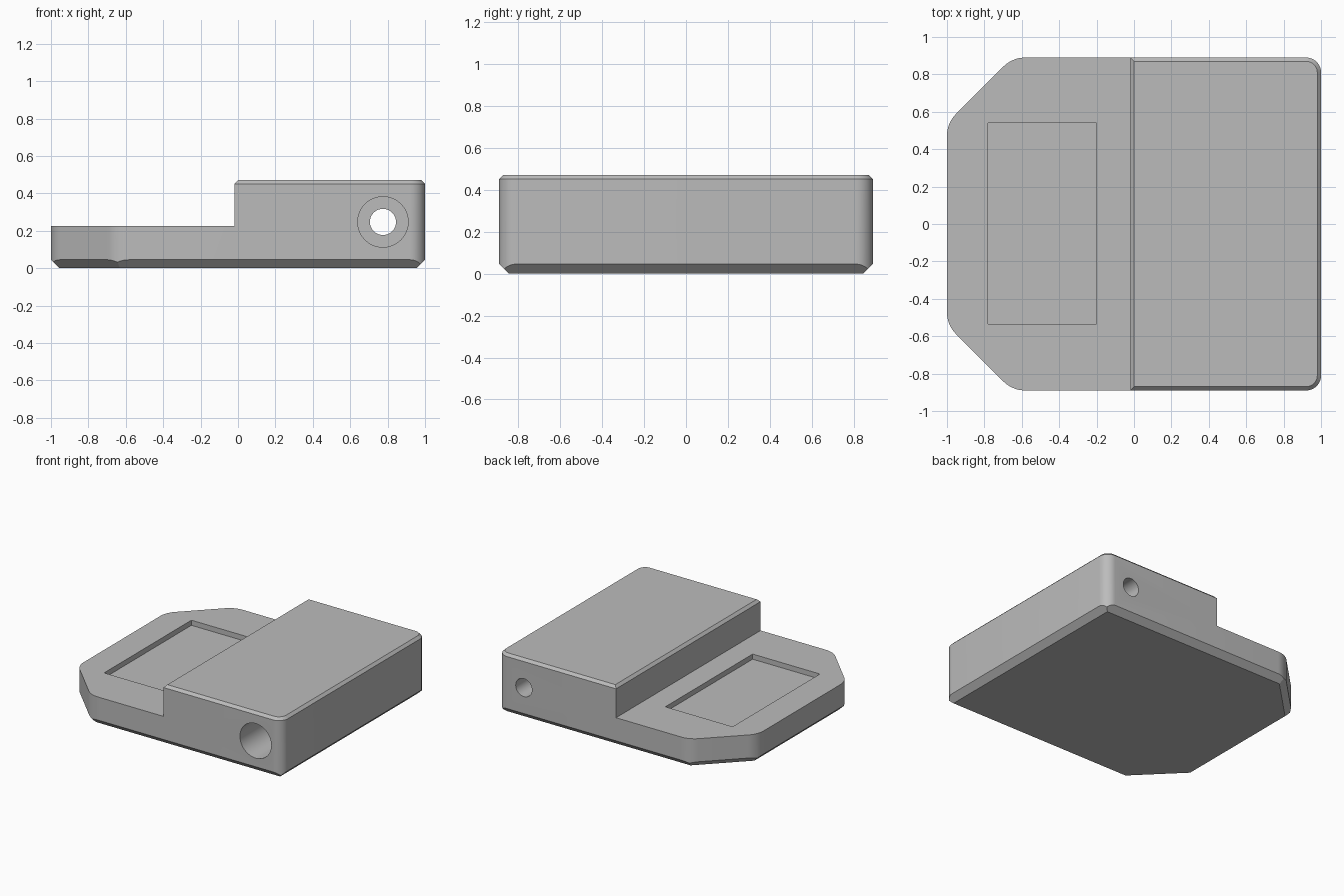
import bpy, bmesh, math
from mathutils import Vector

if "Cube" in bpy.data.objects:
    bpy.data.objects.remove(bpy.data.objects["Cube"])

grey = bpy.data.materials.new("mid grey")
grey.diffuse_color = (0.5, 0.5, 0.5, 1)
grey.use_nodes = True
grey.node_tree.nodes["Principled BSDF"].inputs["Base Color"].default_value = grey.diffuse_color

# Plan outline: sharp corners (counter-clockwise) with fillet radii
CORNERS = [(1, -0.89), (1, 0.89), (-0.65, 0.89), (-1, 0.54), (-1, -0.54), (-0.65, -0.89)]
RADII = [0.08, 0.08, 0.165, 0.165, 0.165, 0.165]


def inset(points, d):
    """Move every side of a convex outline inward by d."""
    pts = [Vector(p) for p in points]
    out = []
    for i, p in enumerate(pts):
        a = (p - pts[i - 1]).normalized()
        b = (pts[(i + 1) % len(pts)] - p).normalized()
        na, nb = Vector((-a.y, a.x)), Vector((-b.y, b.x))
        out.append(p + (na + nb) * d / (1 + na.dot(nb)))
    return out


def fillet(points, radii, steps=10):
    """Round the corners of a convex outline."""
    out = []
    for i, p in enumerate(points):
        a = (p - points[i - 1]).normalized()
        b = (points[(i + 1) % len(points)] - p).normalized()
        turn = a.angle(b)
        r = radii[i]
        n = Vector((-a.y, a.x))
        centre = p - a * r * math.tan(turn / 2) + n * r
        for k in range(steps + 1):
            t = turn * k / steps
            out.append(centre - n * r * math.cos(t) + a * r * math.sin(t))
    return out


def loft(name, layers):
    """Solid through stacked loops of 3D points."""
    bm = bmesh.new()
    rings = [[bm.verts.new(c) for c in ring] for ring in layers]
    n = len(rings[0])
    for low, high in zip(rings, rings[1:]):
        for i in range(n):
            j = (i + 1) % n
            bm.faces.new((low[i], low[j], high[j], high[i]))
    bm.faces.new(rings[0][::-1])
    bm.faces.new(rings[-1])
    bmesh.ops.recalc_face_normals(bm, faces=bm.faces)
    mesh = bpy.data.meshes.new(name)
    bm.to_mesh(mesh)
    bm.free()
    mesh.materials.append(grey)
    obj = bpy.data.objects.new(name, mesh)
    bpy.context.collection.objects.link(obj)
    return obj


def level(points, z):
    return [(p[0], p[1], z) for p in points]


def rod(name, r, y0, y1, x=0.775, z=0.247, n=48):
    ring = [(x + r * math.cos(2 * math.pi * k / n), z + r * math.sin(2 * math.pi * k / n))
            for k in range(n)]
    return loft(name, [[(u, y, v) for u, v in ring] for y in (y0, y1)])


# Body with rounded vertical corners and a chamfered top rim
rim = 0.02
full = fillet([Vector(c) for c in CORNERS], RADII)
small = fillet(inset(CORNERS, rim), [r - rim for r in RADII])
body = loft("body", [level(full, 0), level(full, 0.45), level(small, 0.47)])

# Envelope that bevels the bottom edge with mitred corners
envelope = loft("bottom_bevel", [level(inset(CORNERS, d), z)
                                 for d, z in ((0.095, -0.05), (-0.055, 0.1), (-0.055, 1))])

# Lowered left shelf, with the slanted edge of the raised block
step = [(-1.5, 0.225), (-0.02, 0.225), (-0.02, 0.45), (0.05, 0.52), (-1.5, 0.52)]
shelf = loft("shelf_cut", [[(x, y, z) for x, z in step] for y in (-1.2, 1.2)])

# Shallow rectangular pocket in the shelf
rect = [(-0.78, -0.535), (-0.2, -0.535), (-0.2, 0.54), (-0.78, 0.54)]
pocket = loft("pocket_cut", [level(rect, 0.185), level(rect, 0.3)])

# Through hole with a wide bore from the front
hole = rod("through_hole", 0.07, -1.2, 1.2)
bore = rod("wide_bore", 0.135, -1.1, 0.3)

bpy.context.view_layer.objects.active = body
body.select_set(True)
for tool, mode in ((envelope, 'INTERSECT'), (shelf, 'DIFFERENCE'), (pocket, 'DIFFERENCE'),
                   (hole, 'DIFFERENCE'), (bore, 'DIFFERENCE')):
    mod = body.modifiers.new(tool.name, 'BOOLEAN')
    mod.operation, mod.solver, mod.object = mode, 'EXACT', tool
    bpy.ops.object.modifier_apply(modifier=mod.name)
    bpy.data.objects.remove(tool)

bpy.ops.object.shade_smooth_by_angle(angle=math.radians(25))
